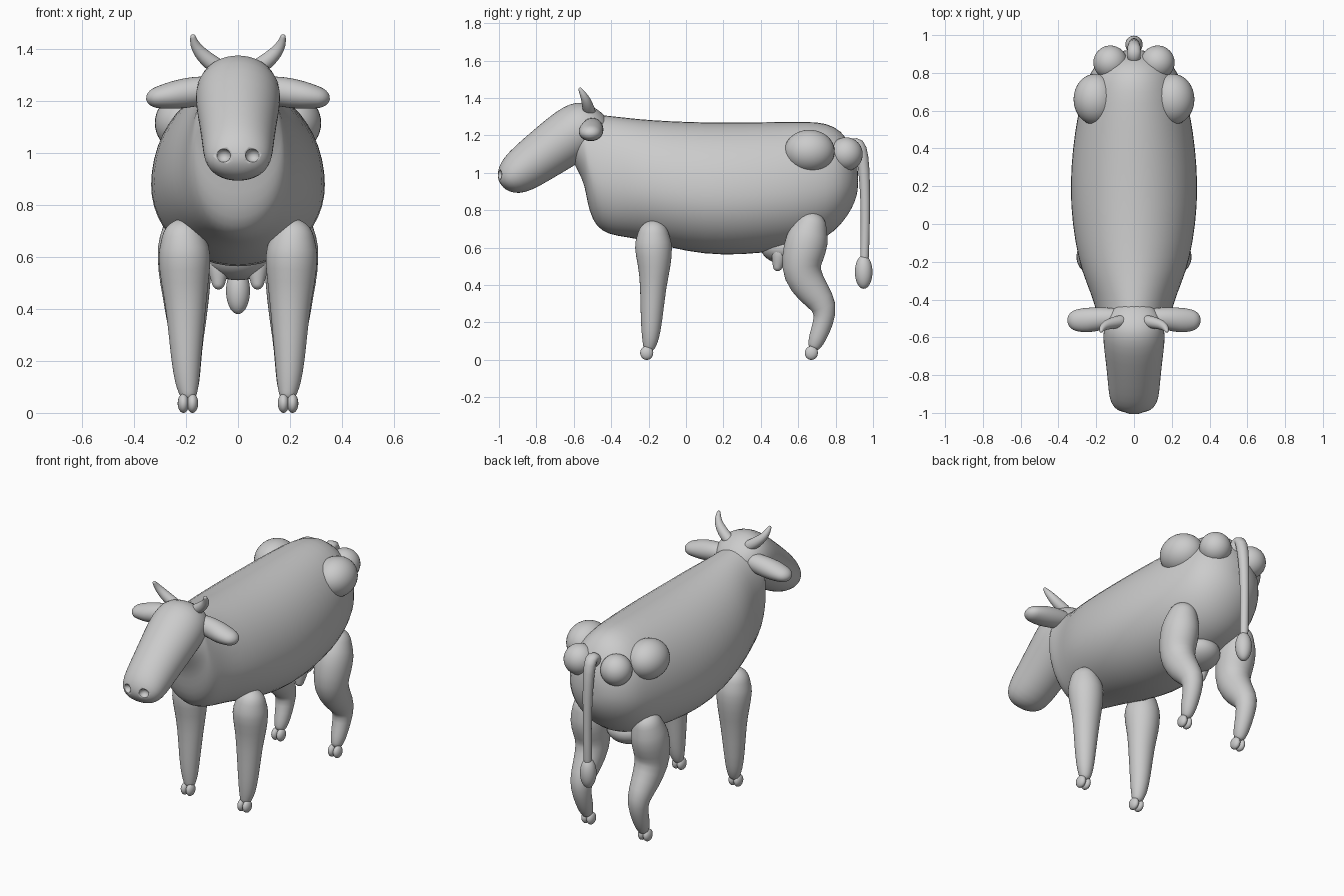
import bpy, bmesh, math
from mathutils import Vector, Matrix

if "Cube" in bpy.data.objects:
    bpy.data.objects.remove(bpy.data.objects["Cube"])

SEG = 24


def finish(name, bm, mirror=False, subdiv=0):
    bmesh.ops.recalc_face_normals(bm, faces=bm.faces)
    me = bpy.data.meshes.new(name)
    bm.to_mesh(me)
    bm.free()
    for p in me.polygons:
        p.use_smooth = True
    ob = bpy.data.objects.new(name, me)
    bpy.context.collection.objects.link(ob)
    if subdiv:
        m = ob.modifiers.new("Subdivision", 'SUBSURF')
        m.levels = m.render_levels = subdiv
    if mirror:
        ob.modifiers.new("Mirror", 'MIRROR')
    return ob


def loft(name, rings, mirror=False):
    """rings: (centre, side vector, up vector, down vector)"""
    bm = bmesh.new()
    loops = []
    for c, u, up, down in rings:
        loop = []
        for i in range(SEG):
            a = 2 * math.pi * i / SEG
            s = math.sin(a)
            loop.append(bm.verts.new(c + u * math.cos(a) + (up * s if s > 0 else -down * s)))
        loops.append(loop)
    for a, b in zip(loops, loops[1:]):
        for i in range(SEG):
            j = (i + 1) % SEG
            bm.faces.new((a[i], a[j], b[j], b[i]))
    bm.faces.new(loops[0])
    bm.faces.new(loops[-1])
    return finish(name, bm, mirror, 1)


def tube(name, pts, ref, mirror=False):
    """pts: (x, y, z, radius along ref, other radius), rounded at both ends"""
    P = [Vector(p[:3]) for p in pts]
    rings = []
    n = len(P)
    for i, p in enumerate(pts):
        t = (P[min(i + 1, n - 1)] - P[max(i - 1, 0)]).normalized()
        v = t.cross(Vector(ref)).normalized()
        u = v.cross(t)
        ru, rv = p[3], p[-1]
        r = (P[i], u * ru, v * rv, v * -rv)
        if i in (0, n - 1):
            sign = -1 if i == 0 else 1
            caps = [(P[i] + t * sign * ru * d, u * ru * k, v * rv * k, v * -rv * k)
                    for d, k in ((0.5, 0.87), (0.85, 0.53), (0.98, 0.15))]
            rings += caps[::-1] + [r] if i == 0 else [r] + caps
        else:
            rings.append(r)
    return loft(name, rings, mirror)


def ball(name, centre, radii, mirror=False):
    bm = bmesh.new()
    bmesh.ops.create_uvsphere(bm, u_segments=32, v_segments=20, radius=1,
                              matrix=Matrix.Translation(centre) @ Matrix.Diagonal((*radii, 1)))
    return finish(name, bm, mirror)


# Body with neck: y, bottom, top, half width
body = [(-.62, 1.08, 1.26, .08), (-.58, 1.02, 1.30, .13), (-.54, .93, 1.312, .165),
        (-.53, .85, 1.317, .175), (-.50, .74, 1.317, .19), (-.45, .685, 1.312, .205),
        (-.38, .66, 1.305, .225), (-.25, .645, 1.29, .28), (-.1, .60, 1.28, .315),
        (.1, .56, 1.273, .34), (.3, .558, 1.273, .338), (.5, .58, 1.276, .315),
        (.65, .61, 1.278, .285), (.75, .65, 1.27, .255), (.83, .72, 1.23, .22),
        (.89, .81, 1.14, .15), (.915, .88, 1.05, .08), (.92, .93, 1.0, .03)]
rings = []
for y, lo, hi, w in body:
    mid = lo + (hi - lo) * .44
    rings.append((Vector((0, y, mid)), Vector((w, 0, 0)),
                  Vector((0, 0, hi - mid)), Vector((0, 0, lo - mid))))
loft("body", rings)

# Head along a sloping axis: distance, lower, upper, half width
axis, up, origin = Vector((0, -.865, -.5)), Vector((0, -.5, .865)), Vector((0, -.5, 1.22))
head_rows = [(-.10, 0, .04, .02), (-.085, -.05, .09, .09), (-.04, -.09, .165, .14),
             (.03, -.105, .193, .163), (.12, -.108, .193, .165), (.25, -.11, .17, .15),
             (.4, -.112, .142, .138), (.48, -.102, .118, .132), (.53, -.075, .088, .112),
             (.56, -.035, .05, .07), (.566, 0, .02, .02)]
rings = []
for s, lo, hi, w in head_rows:
    m = (lo + hi) / 2
    h = (hi - lo) / 2
    rings.append((origin + axis * s + up * m, Vector((w, 0, 0)), up * h, up * -h))
head = loft("head", rings)

# Nostril hollows
cutter = ball("nostril_cutter", (.057, -1.0, .99), (.028, .03, .026), True)
cutter.hide_render = True
b = head.modifiers.new("Nostrils", 'BOOLEAN')
b.operation, b.object, b.solver = 'DIFFERENCE', cutter, 'EXACT'

# Ears and horns
tube("ears", [(.10, -.5, 1.245, .055, .05), (.17, -.5, 1.235, .06, .06),
              (.25, -.51, 1.222, .068, .055), (.295, -.51, 1.215, .06, .045)], (0, 1, 0), True)
tube("horns", [(.07, -.515, 1.325, .033), (.115, -.525, 1.355, .031), (.15, -.535, 1.39, .025),
               (.168, -.55, 1.42, .018), (.173, -.565, 1.445, .011)], (0, 1, 0), True)

# Front legs
tube("front_legs", [(.21, -.175, .66, .088, .088), (.205, -.175, .61, .105, .105),
                    (.205, -.168, .5, .092, .088), (.2, -.175, .4, .076, .07),
                    (.2, -.185, .2, .058, .058), (.195, -.19, .11, .046, .045),
                    (.192, -.195, .08, .036, .036)], (1, 0, 0), True)

# Hind legs with bent hock
tube("hind_legs", [(.205, .665, .71, .085, .09), (.205, .65, .65, .108, .118),
                   (.205, .62, .54, .103, .112), (.2, .615, .46, .092, .105),
                   (.198, .68, .36, .078, .088), (.195, .75, .28, .062, .067),
                   (.193, .735, .2, .052, .055), (.192, .70, .11, .044, .046),
                   (.192, .69, .085, .035, .038)], (1, 0, 0), True)

# Cloven hooves
for part, y in (("front", -.21), ("hind", .67)):
    for side, x in (("inner", .175), ("outer", .21)):
        ball(f"{part}_{side}_hooves", (x, y, .037), (.022, .035, .037), True)

# Hip and rump bulges
ball("hips", (.205, .66, 1.115), (.115, .135, .115), True)
ball("rump", (.125, .855, 1.1), (.09, .09, .09), True)

# Udder and teats
ball("udder", (0, .54, .6), (.13, .14, .09))
tube("teats", [(.075, .5, .57, .045), (.075, .495, .53, .036), (.075, .49, .5, .026)], (1, 0, 0), True)

# Tail and tuft
tube("tail", [(0, .87, 1.12, .035), (0, .895, 1.165, .036), (0, .925, 1.165, .036),
              (0, .945, 1.09, .033), (0, .957, .95, .028), (0, .96, .75, .024),
              (0, .954, .53, .024)], (1, 0, 0))
ball("tail_tuft", (0, .95, .47), (.046, .047, .09))
